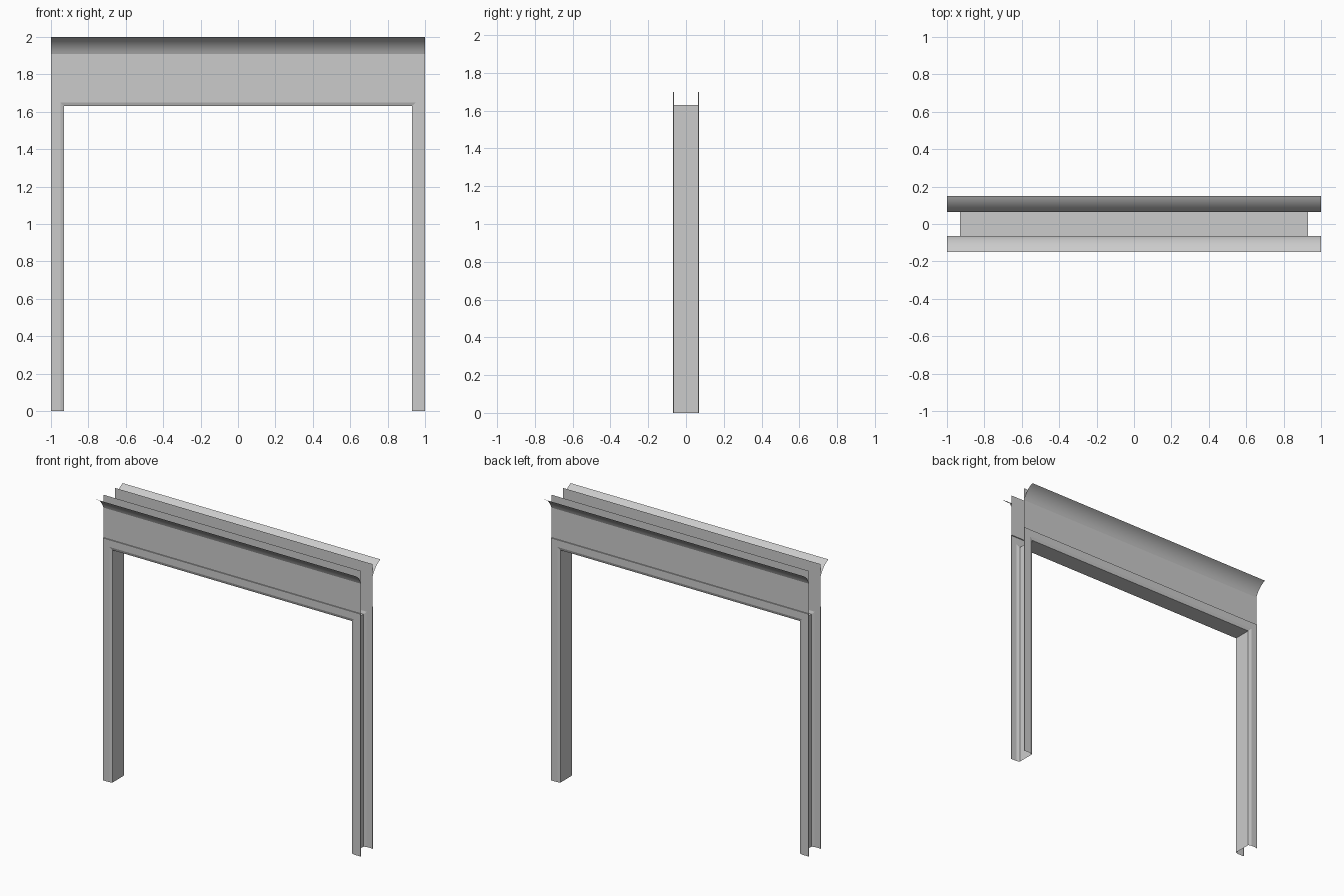
import bpy, bmesh, math

if "Cube" in bpy.data.objects:
    bpy.data.objects.remove(bpy.data.objects["Cube"])

Y_IN, Y_OUT = 0.063, 0.07      # frieze plane and casing face
OPEN_X, OPEN_Z = 0.93, 1.63    # doorway half width and height


def strip(name, rows, smooth=False):
    """Open sheet lofted through rows of points."""
    bm = bmesh.new()
    vr = [[bm.verts.new(p) for p in r] for r in rows]
    for a, b in zip(vr, vr[1:]):
        for i in range(len(a) - 1):
            bm.faces.new((a[i], a[i + 1], b[i + 1], b[i]))
    bmesh.ops.recalc_face_normals(bm, faces=bm.faces[:])
    # front sheets must face -y
    total = sum((f.normal.y * f.calc_area() for f in bm.faces))
    side = sum(v.co.y for v in bm.verts)
    if total * side < -1e-6:
        bmesh.ops.reverse_faces(bm, faces=bm.faces[:])
    for f in bm.faces:
        f.smooth = smooth
    me = bpy.data.meshes.new(name)
    bm.to_mesh(me)
    bm.free()
    ob = bpy.data.objects.new(name, me)
    bpy.context.collection.objects.link(ob)
    return ob


def around_opening(name, profile):
    """Sweep (outward offset, y) points up one side, across and down."""
    rows = []
    for d, y in profile:
        x, z = OPEN_X + d, OPEN_Z + d
        rows.append([(-x, y, 0), (-x, y, z), (x, y, z), (x, y, 0)])
    return strip(name, rows)


def along_x(name, profile, smooth=False):
    """Extrude (y, z) points over the full width."""
    return strip(name, [[(-1, y, z), (1, y, z)] for y, z in profile], smooth)


# Cove profile: arc turning from steep to nearly level
start, end = math.radians(20), math.radians(67)
steps = 8
cove, py, pz = [(0, 0)], 0, 0
for i in range(steps):
    a = start + (end - start) * (i + 0.5) / steps
    py, pz = py + math.sin(a), pz + math.cos(a)
    cove.append((py, pz))
cove = [(Y_IN + y / py * (0.15 - Y_IN), 1.91 + z / pz * 0.09) for y, z in cove]

# Jamb lining of the opening
around_opening("jamb_lining", [(0, -Y_IN), (0, Y_IN)])

for label, s in (("front", -1), ("back", 1)):
    # Casing with sloped inner edge and thin outer return
    around_opening(label + "_casing", [(0, s * Y_IN), (0.02, s * Y_OUT),
                                       (0.07, s * Y_OUT), (0.07, s * Y_IN)])
    # Flat frieze board up to the top
    along_x(label + "_frieze", [(s * Y_IN, 1.70), (s * Y_IN, 2.0)])
    # Crown moulding
    along_x(label + "_crown", [(s * y, z) for y, z in cove], smooth=True)
